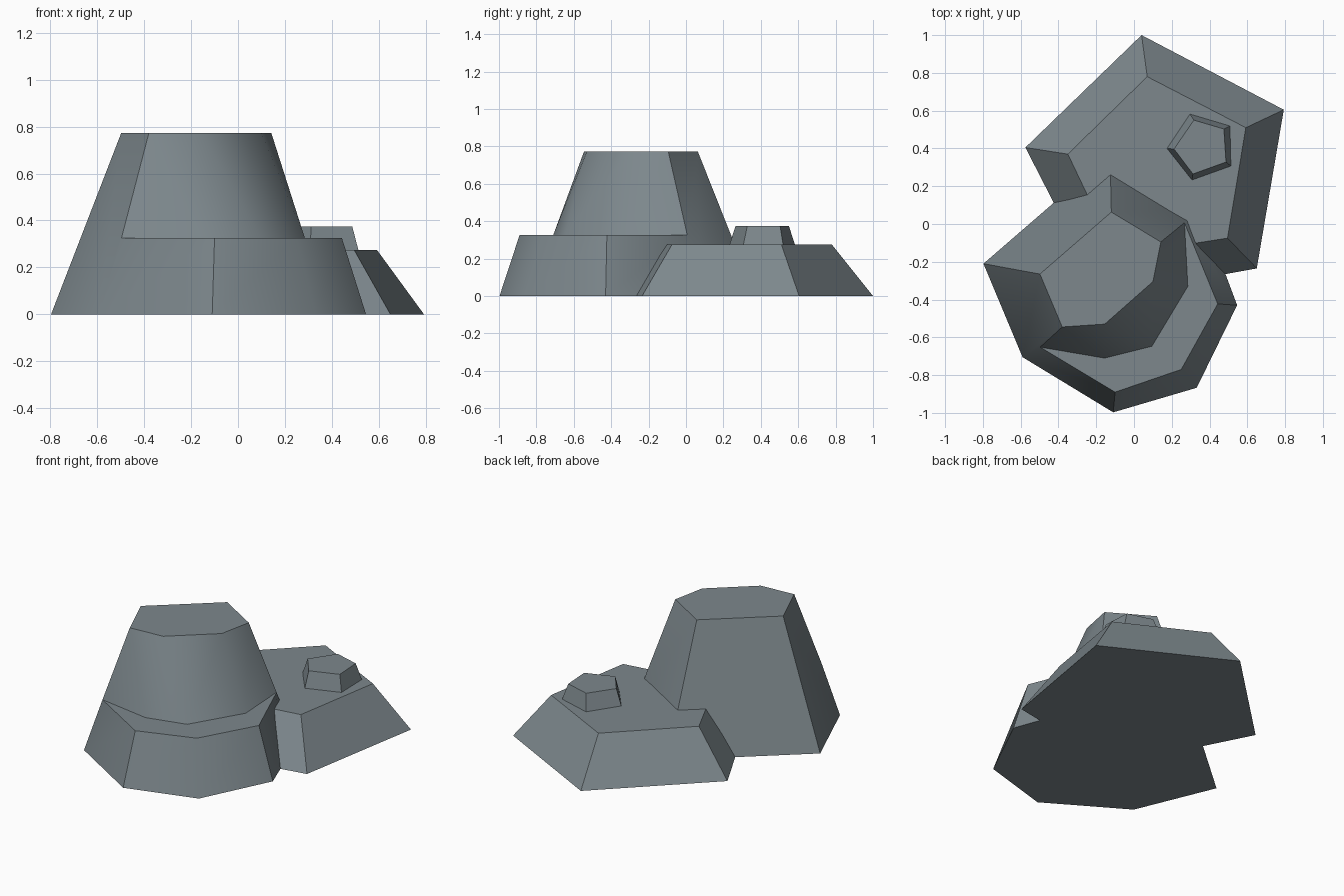
import bpy, bmesh, math

if "Cube" in bpy.data.objects:
    bpy.data.objects.remove(bpy.data.objects["Cube"])

stone = bpy.data.materials.new("slate_grey")
stone.diffuse_color = (0.205, 0.245, 0.265, 1)
stone.use_nodes = True
stone.node_tree.nodes["Principled BSDF"].inputs["Base Color"].default_value = stone.diffuse_color


def make_rock(name, verts, faces, soft=()):
    """Faceted rock: shallow edges smooth, steep edges sharp, 'soft' pairs always smooth."""
    bm = bmesh.new()
    vs = [bm.verts.new(v) for v in verts]
    for f in faces:
        bm.faces.new([vs[i] for i in f])
    bmesh.ops.recalc_face_normals(bm, faces=bm.faces)
    for f in bm.faces:
        f.smooth = True
    for e in bm.edges:
        e.smooth = e.calc_face_angle(math.pi) < math.radians(42)
    for a, b in soft:
        e = bm.edges.get((vs[a], vs[b]))
        if e:
            e.smooth = True
    me = bpy.data.meshes.new(name)
    bm.to_mesh(me)
    bm.free()
    me.materials.append(stone)
    ob = bpy.data.objects.new(name, me)
    bpy.context.collection.objects.link(ob)
    return ob


def ring(points, z):
    return [(x, y, z) for x, y in points]


def frustum(name, base, top, z0, z1):
    n = len(base)
    sides = [(i, (i + 1) % n, n + (i + 1) % n, n + i) for i in range(n)]
    caps = [tuple(range(n))[::-1], tuple(range(n, 2 * n))]
    return make_rock(name, ring(base, z0) + ring(top, z1), sides + caps)


# Low wide rock at the back
frustum("low_rock",
        [(0.04, 1.0), (-0.575, 0.405), (-0.17, -0.385), (0.65, -0.235), (0.793, 0.605)],
        [(0.07, 0.78), (-0.35, 0.37), (-0.095, -0.166), (0.495, -0.075), (0.592, 0.51)],
        0, 0.275)

# Small five-sided stone on top of the low rock
frustum("small_stone",
        [(0.175, 0.40), (0.307, 0.233), (0.513, 0.307), (0.508, 0.519), (0.296, 0.582)],
        [(0.212, 0.397), (0.312, 0.265), (0.487, 0.328), (0.476, 0.503), (0.317, 0.55)],
        0.275, 0.375)

# Tall rock with a crescent ledge around its front
base = [(-0.797, -0.21), (-0.59, -0.705), (-0.11, -0.997), (0.332, -0.867),
        (0.546, -0.43), (0.357, 0.075), (-0.127, 0.37)]                      # 0-6
ledge = [(-0.497, -0.652), (-0.10, -0.89), (0.25, -0.77), (0.443, -0.423),
         (0.267, 0.007)]                                                     # 7-11
foot = [(0.285, -0.33), (0.095, -0.647), (-0.155, -0.71)]                    # 12-14
top = [(-0.498, -0.265), (-0.38, -0.545), (-0.155, -0.53), (0.10, -0.305),
       (0.142, -0.095), (-0.12, 0.063)]                                      # 15-20
make_rock("tall_rock",
          ring(base, 0) + ring(ledge + foot, 0.325) + ring(top, 0.773),
          [(6, 5, 4, 3, 2, 1, 0), (15, 16, 17, 18, 19, 20),
           # tall sides reaching from the ground to the top
           (0, 1, 7, 16, 15), (0, 15, 20, 6), (6, 20, 19, 11, 5),
           # lower band
           (1, 2, 8, 7), (2, 3, 9, 8), (3, 4, 10, 9), (4, 5, 11, 10),
           # flat ledge
           (7, 8, 9, 10, 11, 12, 13, 14),
           # upper rounded front
           (7, 14, 16), (14, 17, 16), (14, 13, 17), (13, 12, 18, 17), (12, 11, 19, 18)],
          soft=[(3, 9)])
